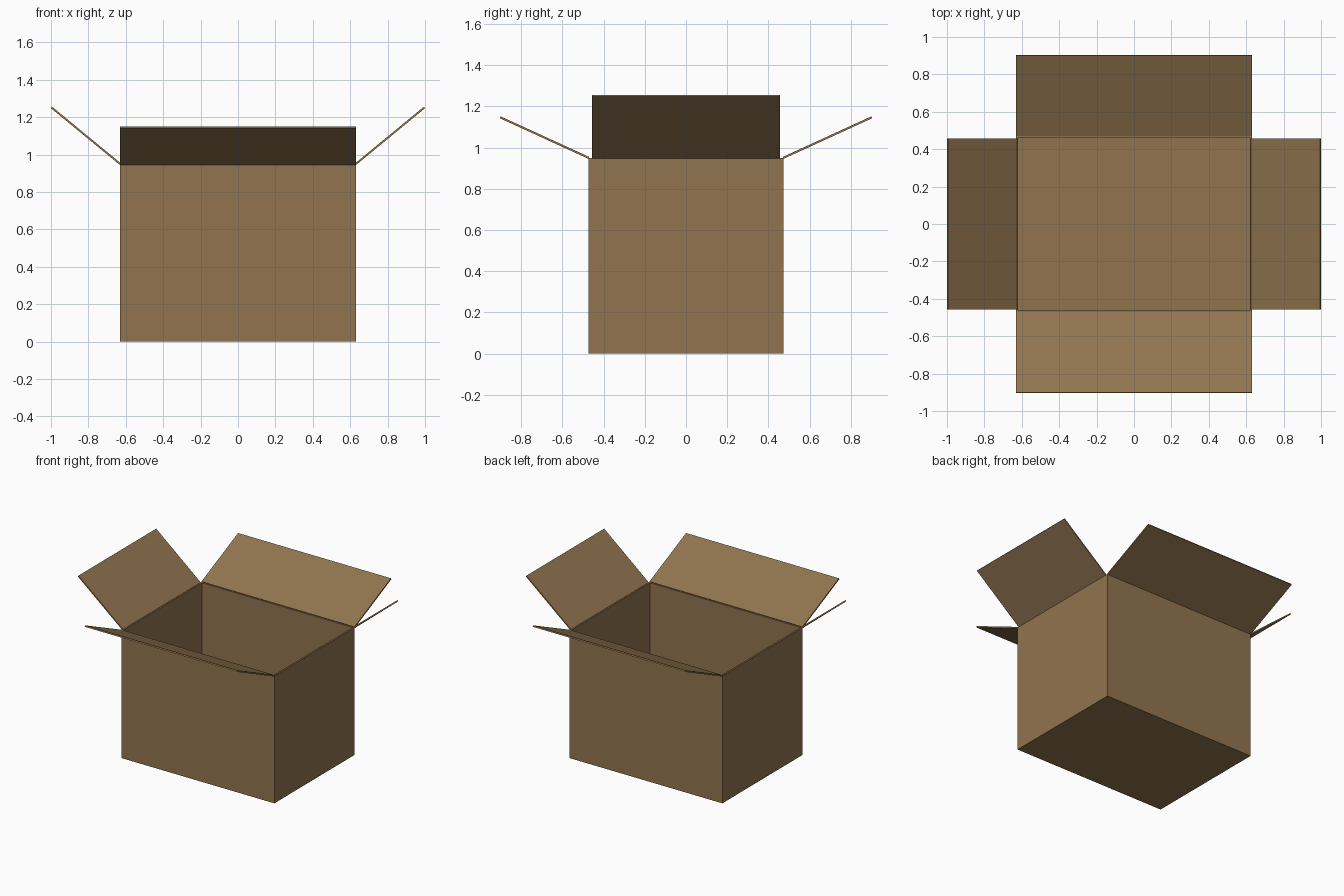
import bpy, bmesh, math
from mathutils import Matrix, Vector

if "Cube" in bpy.data.objects:
    bpy.data.objects.remove(bpy.data.objects["Cube"])

W, D, H, T = 0.63, 0.472, 0.95, 0.01   # half width, half depth, height, board thickness

card = bpy.data.materials.new("cardboard brown")
card.diffuse_color = (0.283, 0.178, 0.08, 1)
card.use_nodes = True
card.node_tree.nodes["Principled BSDF"].inputs["Base Color"].default_value = card.diffuse_color


def board(name, size, matrix):
    """Flat cardboard sheet of the given size, placed by a matrix."""
    bm = bmesh.new()
    bmesh.ops.create_cube(bm, size=1)
    bmesh.ops.scale(bm, vec=size, verts=bm.verts)
    bmesh.ops.transform(bm, matrix=matrix, verts=bm.verts)
    me = bpy.data.meshes.new(name)
    bm.to_mesh(me)
    bm.free()
    me.materials.append(card)
    ob = bpy.data.objects.new(name, me)
    bpy.context.collection.objects.link(ob)
    return ob


def side(angle, name, out, half_wall, half_flap, reach, rise):
    """Wall plus its open flap, built facing +x and turned about z."""
    turn = Matrix.Rotation(angle, 4, 'Z')
    board(name + "_wall", (T, 2 * half_wall, H),
          turn @ Matrix.Translation((out - T / 2, 0, H / 2)))
    length, tilt = math.hypot(reach, rise), math.atan2(rise, reach)
    hinge = Matrix.Translation((out, 0, H)) @ Matrix.Rotation(-tilt, 4, 'Y')
    board(name + "_flap", (length, 2 * half_flap, T),
          turn @ hinge @ Matrix.Translation((length / 2, 0, 0)))


# Closed bottom
board("box_bottom", (2 * W - 2 * T, 2 * D - 2 * T, T), Matrix.Translation((0, 0, T / 2)))

# Short side walls and flaps
side(0, "right", W, D - T, 0.457, 0.367, 0.302)
side(math.pi, "left", W, D - T, 0.457, 0.367, 0.302)

# Long side walls and flaps
side(math.pi / 2, "back", D, W, W, 0.43, 0.197)
side(-math.pi / 2, "front", D, W, W, 0.43, 0.197)
